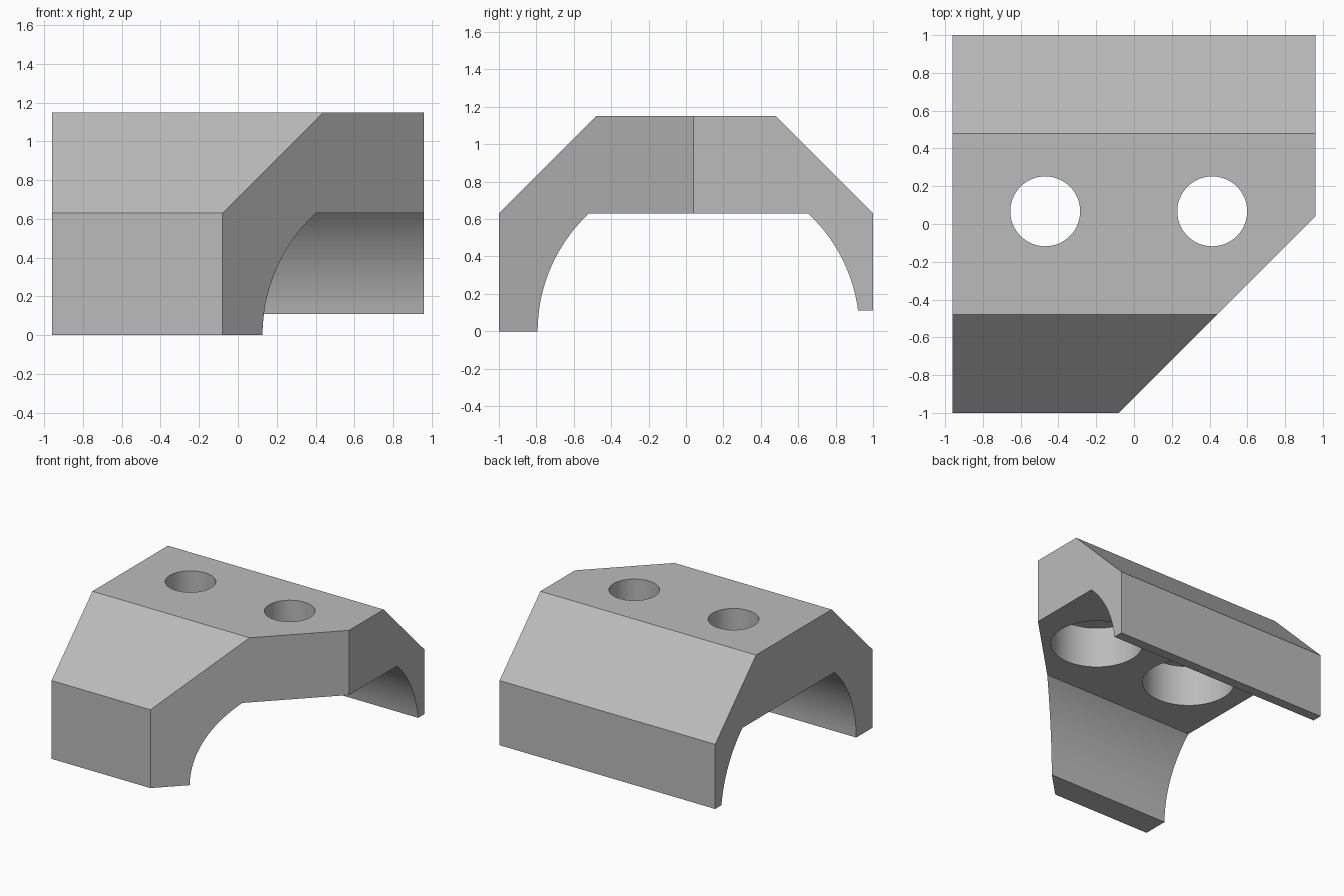
import bpy, bmesh, math

if "Cube" in bpy.data.objects:
    bpy.data.objects.remove(bpy.data.objects["Cube"])

grey = bpy.data.materials.new("plain_grey")
grey.diffuse_color = (0.50, 0.50, 0.50, 1)
grey.use_nodes = True
grey.node_tree.nodes["Principled BSDF"].inputs["Base Color"].default_value = grey.diffuse_color

HALF_X = 0.96           # half length along x
ARCH_Y, ARCH_R = 0.067, 0.86
CEILING = 0.63          # flat underside of the bridge


def arch_y(z, side):
    return ARCH_Y + side * math.sqrt(ARCH_R ** 2 - z ** 2)


def arch_arc(z0, z1, side, n=24):
    """Points on the round inner wall between two heights."""
    a0, a1 = math.asin(z0 / ARCH_R), math.asin(z1 / ARCH_R)
    zs = [ARCH_R * math.sin(a0 + (a1 - a0) * i / n) for i in range(n + 1)]
    return [(arch_y(z, side), z) for z in zs]


# Bracket body: bridge profile extruded along x
profile = [(-1, 0), (-1, 0.63), (-0.48, 1.15), (0.48, 1.15), (1, 0.63), (1, 0.11)]
profile += arch_arc(0.11, CEILING, 1) + arch_arc(CEILING, 0, -1)
bm = bmesh.new()
face = bm.faces.new([bm.verts.new((-HALF_X, y, z)) for y, z in profile])
ext = bmesh.ops.extrude_face_region(bm, geom=[face])
bmesh.ops.translate(bm, vec=(2 * HALF_X, 0, 0),
                    verts=[v for v in ext["geom"] if isinstance(v, bmesh.types.BMVert)])

# Diagonal cut across the front right corner
cut = bmesh.ops.bisect_plane(bm, geom=bm.verts[:] + bm.edges[:] + bm.faces[:],
                             plane_co=(-0.08, -1, 0), plane_no=(1, -1, 0), clear_outer=True)
edges = [e for e in bm.edges if e.is_boundary]
bmesh.ops.contextual_create(bm, geom=edges)
bmesh.ops.recalc_face_normals(bm, faces=bm.faces[:])
mesh = bpy.data.meshes.new("bracket_body")
bm.to_mesh(mesh)
bm.free()
body = bpy.data.objects.new("bracket_body", mesh)
bpy.context.collection.objects.link(body)
mesh.materials.append(grey)


def bore(x, radius, z0, z1):
    """Subtract a vertical round hole from the body."""
    bpy.ops.mesh.primitive_cylinder_add(vertices=64, radius=radius, depth=z1 - z0,
                                        location=(x, ARCH_Y, (z0 + z1) / 2))
    cutter = bpy.context.object
    cutter.name = "hole_cutter"
    cutter.hide_render = True
    cutter.data.materials.append(grey)
    mod = body.modifiers.new("hole", "BOOLEAN")
    mod.operation, mod.solver, mod.object = "DIFFERENCE", "EXACT", cutter
    bpy.context.view_layer.objects.active = body
    bpy.ops.object.modifier_apply(modifier=mod.name)
    bpy.data.objects.remove(cutter)


# Bolt holes with wide counterbores from below
for x in (-0.47, 0.414):
    bore(x, 0.34, 0.3, 0.96)
    bore(x, 0.185, 0.8, 1.4)

# Smooth bores and arch, sharp everywhere else
bpy.ops.object.select_all(action="DESELECT")
body.select_set(True)
bpy.context.view_layer.objects.active = body
bpy.ops.object.shade_smooth_by_angle(angle=math.radians(20))
